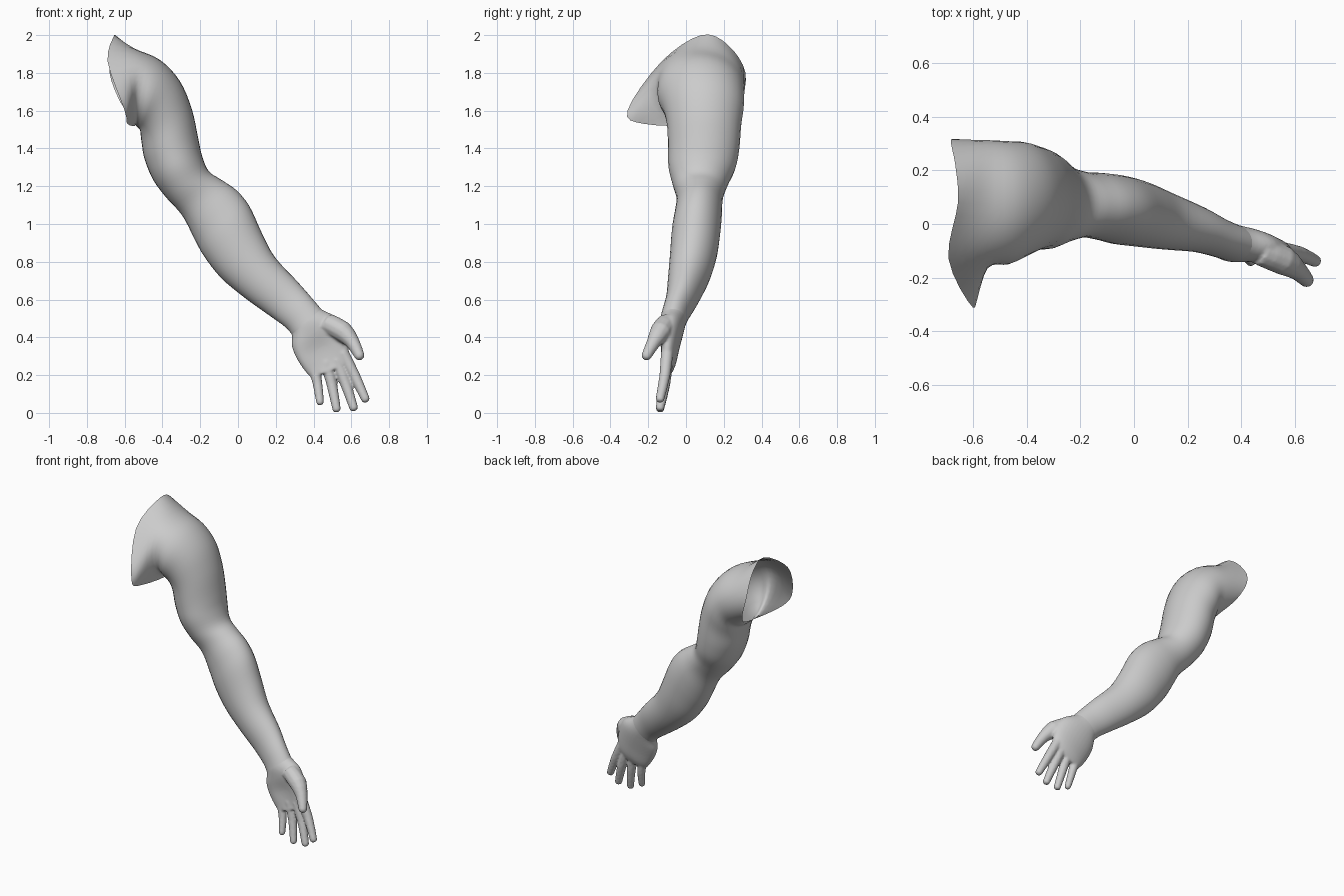
import bpy, bmesh, math
from mathutils import Vector as V

if "Cube" in bpy.data.objects:
    bpy.data.objects.remove(bpy.data.objects["Cube"])


def catmull(a, b, c, d, t):
    return 0.5 * (2 * b + (c - a) * t + (2 * a - 5 * b + 4 * c - d) * t * t
                  + (3 * b - a - 3 * c + d) * t ** 3)


def loft(name, rings, steps, capped=True):
    """Skin through key rings with spline interpolation along the length."""
    n, k = len(rings[0]), len(rings)
    fine = []
    for i in range(k - 1):
        q = [rings[max(0, min(k - 1, i + o))] for o in (-1, 0, 1, 2)]
        for s in range(steps):
            fine.append([catmull(*(r[j] for r in q), s / steps) for j in range(n)])
    fine.append(rings[-1])
    bm = bmesh.new()
    vs = [[bm.verts.new(p) for p in r] for r in fine]
    for a, b in zip(vs, vs[1:]):
        for j in range(n):
            m = (j + 1) % n
            bm.faces.new((a[j], a[m], b[m], b[j]))
    if capped:
        for r in (vs[0], vs[-1]):
            c = bm.verts.new(sum((v.co for v in r), V()) / n)
            for j in range(n):
                bm.faces.new((r[j], r[(j + 1) % n], c))
    bmesh.ops.recalc_face_normals(bm, faces=bm.faces)
    me = bpy.data.meshes.new(name)
    bm.to_mesh(me)
    bm.free()
    me.polygons.foreach_set("use_smooth", [True] * len(me.polygons))
    ob = bpy.data.objects.new(name, me)
    bpy.context.collection.objects.link(ob)
    return ob


N = 32


def section(xl, zl, xr, zr, yf, yb, dent=0.0):
    """Rounded slice between inner and outer edge, front and back depth."""
    c = V(((xl + xr) / 2, (yf + yb) / 2, (zl + zr) / 2))
    u, w = V(((xr - xl) / 2, 0, (zr - zl) / 2)), V((0, (yb - yf) / 2, 0))
    pts = []
    for j in range(N):
        a = math.tau * j / N
        p = c + u * math.cos(a) + w * math.sin(a)
        p.y += dent * max(0, -math.sin(a)) ** 4
        pts.append(p)
    return pts


# Open shoulder edge, with the chest flap reaching forward
edge = [V(p) for p in ((-.655, .08, 2.0), (-.665, .22, 1.95), (-.68, .315, 1.8), (-.62, .27, 1.64),
                       (-.54, .08, 1.53), (-.585, -.22, 1.53), (-.60, -.31, 1.60), (-.69, -.13, 1.86))]
opening = [catmull(*(edge[(j // 4 + o) % 8] for o in (-1, 0, 1, 2)), (j % 4) / 4) for j in range(N)]

# Deltoid, upper arm, elbow, forearm, wrist, palm
slices = [
    (-.54, 1.52, -.55, 1.93, -.165, .312),
    (-.52, 1.50, -.415, 1.87, -.15, .308),
    (-.515, 1.47, -.31, 1.76, -.12, .305),
    (-.51, 1.43, -.245, 1.61, -.10, .292),
    (-.495, 1.345, -.21, 1.45, -.095, .282),
    (-.45, 1.235, -.19, 1.36, -.092, .262),
    (-.38, 1.14, -.155, 1.28, -.07, .22),
    (-.295, 1.045, -.09, 1.235, -.05, .195),
    (-.23, .92, -.01, 1.18, -.06, .19),
    (-.18, .83, .06, 1.095, -.075, .182),
    (-.09, .715, .125, .955, -.085, .162),
    (.035, .61, .195, .825, -.095, .122),
    (.16, .52, .31, .70, -.105, .067),
    (.25, .455, .385, .615, -.125, .022),
    (.285, .415, .44, .55, -.14, 0),
    (.286, .35, .53, .50, -.155, -.015, .015),
    (.312, .285, .575, .405, -.155, -.035, .03),
    (.355, .22, .588, .315, -.148, -.053, .02),
    (.388, .185, .582, .26, -.137, -.075),
]
sections = [section(*s) for s in slices]
loft("arm", [opening] + sections[:15], 4, capped=False)

# The palm starts slightly inside the wrist so the parts join
mid = sum(sections[13], V()) / N
hand = [loft("hand", [[mid + (p - mid) * .88 for p in sections[13]]] + sections[14:], 4)]


def digit(name, path):
    """Tapered tube with a rounded tip; path holds x, y, z, radius."""
    pts = [V(p[:3]) for p in path]
    rad = [p[3] for p in path]
    d = (pts[-1] - pts[-2]).normalized()
    end, r = pts[-1], rad[-1]
    for a in (35, 62, 80):
        pts.append(end + d * r * math.sin(math.radians(a)))
        rad.append(r * math.cos(math.radians(a)))
    rings = []
    for i, (p, r) in enumerate(zip(pts, rad)):
        t = (pts[min(i + 1, len(pts) - 1)] - pts[max(i - 1, 0)]).normalized()
        side = t.cross(V((0, 1, 0))).normalized()
        up = side.cross(t)
        rings.append([p + (side * math.cos(b) + up * math.sin(b)) * r
                      for b in (math.tau * j / 12 for j in range(12))])
    hand.append(loft(name, rings, 2))


# Four fingers: base and tip, slightly bent at the middle joint
for name, (bx, bz), (tx, tz), r in (
        ("little_finger", (.40, .25), (.434, .060), .025),
        ("ring_finger", (.466, .27), (.521, .024), .027),
        ("middle_finger", (.520, .28), (.611, .031), .028),
        ("index_finger", (.553, .32), (.673, .077), .028)):
    mx, mz = (bx + tx) / 2 + .004, (bz + tz) / 2
    digit(name, [(bx, -.10, bz, r * 1.2), (mx, -.112, mz, r * 1.05), (tx, -.137, tz, r * .85)])

# Thumb with its fleshy base
digit("thumb", [(.47, -.10, .475, .055), (.555, -.135, .43, .056),
                (.608, -.172, .372, .038), (.642, -.208, .305, .028)])

# Fuse palm and digits into one smooth hand
with bpy.context.temp_override(active_object=hand[0], object=hand[0],
                               selected_objects=hand, selected_editable_objects=hand):
    bpy.ops.object.join()
fuse = hand[0].modifiers.new("fuse", 'REMESH')
fuse.mode = 'VOXEL'
fuse.voxel_size = .007
fuse.use_smooth_shade = True
soften = hand[0].modifiers.new("soften", 'SMOOTH')
soften.factor = .5
soften.iterations = 6
